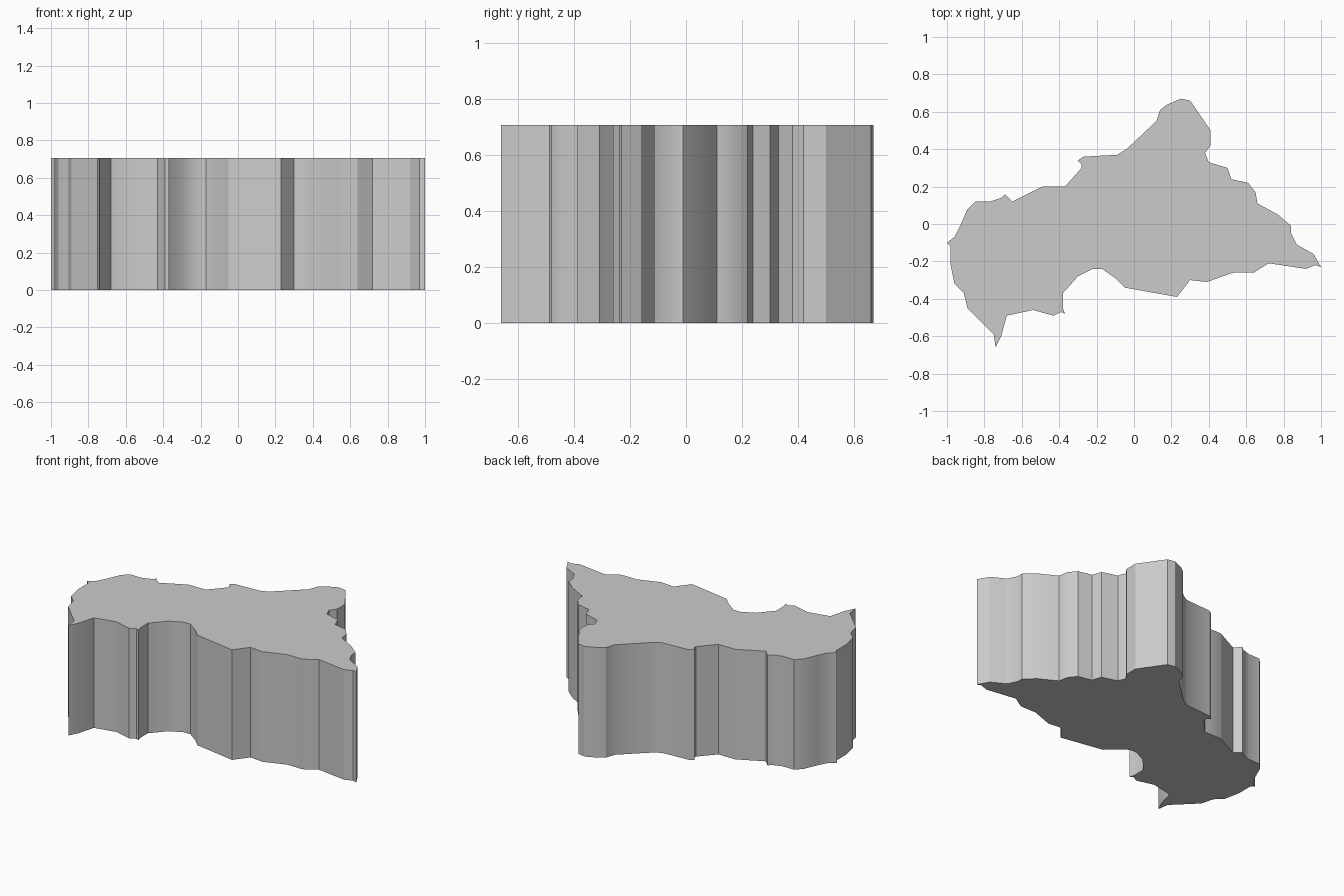
import bpy
import bmesh
import math

# Remove the default object
default_object = bpy.data.objects.get("Cube")
if default_object:
    bpy.data.objects.remove(default_object, do_unlink=True)

HEIGHT = 0.706
UNIT = 0.01  # outline points are written in hundredths

# Outline of the slab, clockwise from its western tip, one border at a time
north_west_border = [
    (-100, -10), (-96, -7), (-93, -1), (-89, 8), (-85, 12), (-77, 12),
    (-71, 14), (-69, 16), (-65, 12), (-51, 19), (-49, 20), (-37, 20),
    (-28, 30), (-28, 32), (-30, 34), (-27, 36), (-9, 37), (-4, 40), (12, 55),
]
north_east_border = [
    (14, 61), (18, 64), (25, 67), (30, 66), (41, 50), (41, 42), (38, 38),
    (40, 33), (50, 30), (52, 24), (61, 22), (65, 17), (66, 11), (77, 5),
    (84, -1), (84, -5), (87, -11), (96, -16),
]
south_east_border = [
    (100, -23), (97, -22), (92, -24), (72, -21), (64, -26), (53, -26),
    (39, -31), (30, -30), (23, -39), (-5, -34), (-10, -29), (-17, -24),
    (-22, -24), (-30, -28),
]
south_west_border = [
    (-38, -37), (-38, -45), (-37, -48), (-39, -47), (-43, -49), (-54, -46),
    (-68, -49), (-71, -60), (-74, -66), (-75, -59), (-89, -45), (-91, -37),
    (-96, -32), (-98, -22), (-98, -12),
]


def make_material(name, color):
    """Create a plain material with the same viewport and render colour."""
    material = bpy.data.materials.new(name)
    material.use_nodes = True
    material.diffuse_color = color
    shader = material.node_tree.nodes["Principled BSDF"]
    shader.inputs["Base Color"].default_value = color
    return material


def extrude_outline(name, outline, height, material):
    """Fill a closed outline on the ground and raise it into a solid slab."""
    bm = bmesh.new()
    base_ring = [bm.verts.new((x * UNIT, y * UNIT, 0)) for x, y in outline]
    base_face = bm.faces.new(base_ring)
    raised = bmesh.ops.extrude_face_region(
        bm, geom=[base_face], use_keep_orig=True)
    top_ring = [item for item in raised["geom"]
                if isinstance(item, bmesh.types.BMVert)]
    bmesh.ops.translate(bm, verts=top_ring, vec=(0, 0, height))
    bmesh.ops.recalc_face_normals(bm, faces=bm.faces)

    mesh = bpy.data.meshes.new(name)
    bm.to_mesh(mesh)
    bm.free()
    mesh.materials.append(material)
    slab = bpy.data.objects.new(name, mesh)
    bpy.context.collection.objects.link(slab)
    return slab


# Solid slab in a single grey
grey = make_material("light grey", (0.6, 0.6, 0.6, 1))
outline = (north_west_border + north_east_border
           + south_east_border + south_west_border)
slab = extrude_outline("map_slab", outline, HEIGHT, grey)

# Soft shading along gentle bends, crisp corners elsewhere
bpy.ops.object.select_all(action="DESELECT")
slab.select_set(True)
bpy.context.view_layer.objects.active = slab
bpy.ops.object.shade_smooth_by_angle(angle=math.radians(30))
